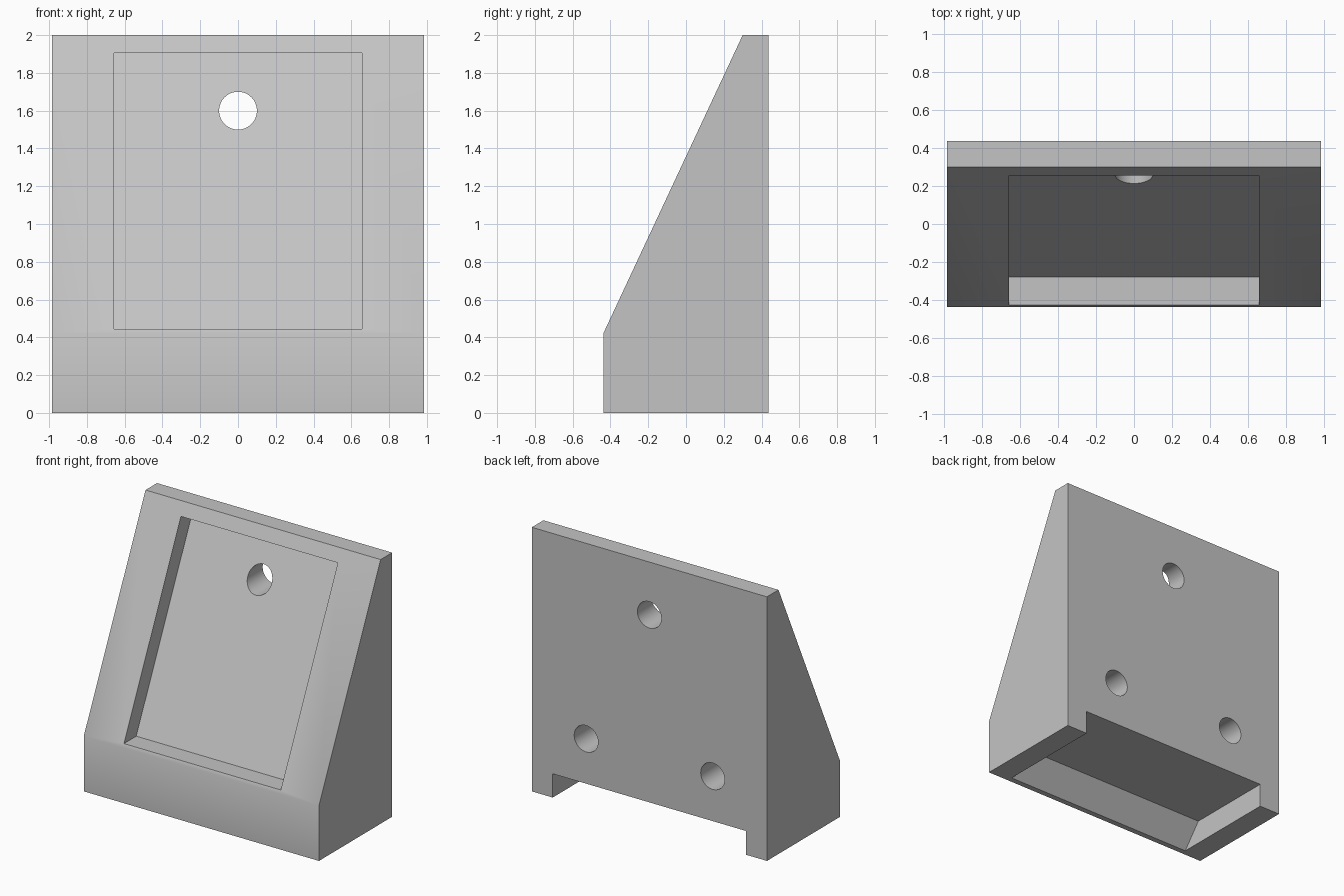
import bpy
import bmesh
import math

cube = bpy.data.objects.get("Cube")
if cube:
    bpy.data.objects.remove(cube, do_unlink=True)

# Single plain grey
grey = bpy.data.materials.new("plain grey")
grey.use_nodes = True
colour = (0.55, 0.55, 0.55, 1)
grey.diffuse_color = colour
grey.node_tree.nodes["Principled BSDF"].inputs["Base Color"].default_value = colour


def prism(name, profile, half_width):
    """Extrude a (y, z) profile symmetrically along x."""
    bm = bmesh.new()
    face = bm.faces.new([bm.verts.new((-half_width, y, z)) for y, z in profile])
    grown = bmesh.ops.extrude_face_region(bm, geom=[face])
    verts = [v for v in grown["geom"] if isinstance(v, bmesh.types.BMVert)]
    bmesh.ops.translate(bm, verts=verts, vec=(2 * half_width, 0, 0))
    bmesh.ops.recalc_face_normals(bm, faces=bm.faces)
    mesh = bpy.data.meshes.new(name)
    bm.to_mesh(mesh)
    bm.free()
    mesh.materials.append(grey)
    obj = bpy.data.objects.new(name, mesh)
    bpy.context.collection.objects.link(obj)
    return obj


def hole_cutter(name, x, z, y_start, y_end):
    """Round cutter running along y."""
    bpy.ops.mesh.primitive_cylinder_add(
        vertices=64, radius=0.1, depth=y_end - y_start,
        location=(x, (y_start + y_end) / 2, z), rotation=(math.pi / 2, 0, 0))
    obj = bpy.context.object
    obj.name = name
    obj.data.materials.append(grey)
    return obj


def cut(target, cutter):
    cutter.hide_render = True
    mod = target.modifiers.new("cut", 'BOOLEAN')
    mod.operation = 'DIFFERENCE'
    mod.solver = 'EXACT'
    mod.object = cutter
    bpy.context.view_layer.objects.active = target
    bpy.ops.object.modifier_apply(modifier=mod.name)
    bpy.data.objects.remove(cutter, do_unlink=True)


# Wedge body with sloping front
BACK, LIP_Z, TOP_Y = 0.438, 0.42, 0.3
body = prism("wedge_body", [(-BACK, 0), (BACK, 0), (BACK, 2),
                            (TOP_Y, 2), (-BACK, LIP_Z)], 0.985)


def slope_y(z):
    return -BACK + (z - LIP_Z) * (TOP_Y + BACK) / (2 - LIP_Z)


# Recessed panel following the slope
low, high, depth = 0.445, 1.905, 0.147
cut(body, prism("panel_cutter", [(-1, low), (slope_y(low) + depth, low),
                                 (slope_y(high) + depth, high), (-1, high)], 0.657))

# Underside channel, open at the back, with a sloping front wall
cut(body, prism("channel_cutter", [(-0.476, -0.1), (0.7, -0.1),
                                   (0.7, 0.18), (-0.25, 0.18)], 0.81))

# Upper through hole and two blind holes in the back
cut(body, hole_cutter("upper_hole_cutter", 0, 1.6, -1, 1))
for side in (-1, 1):
    cut(body, hole_cutter("lower_hole_cutter", side * 0.53, 0.52, 0.04, 0.7))

# Smooth hole walls and soft front crease
bpy.ops.object.select_all(action='DESELECT')
body.select_set(True)
bpy.context.view_layer.objects.active = body
bpy.ops.object.shade_smooth_by_angle(angle=math.radians(30))
